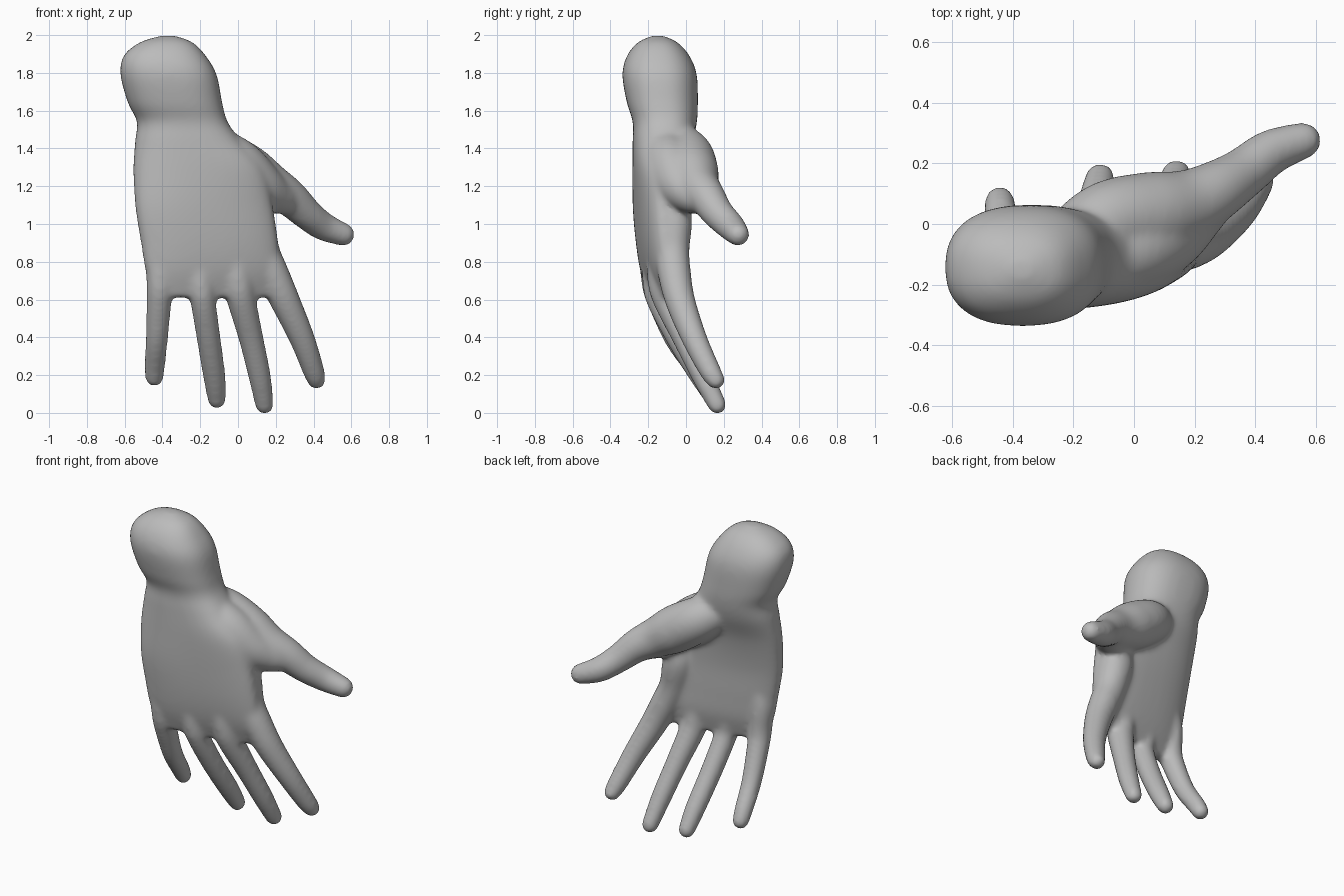
import bpy, bmesh, math
from mathutils import Vector

if "Cube" in bpy.data.objects:
    bpy.data.objects.remove(bpy.data.objects["Cube"])

SIDES = 40
bm = bmesh.new()


def spline(points, steps=6):
    """Smooth Catmull-Rom interpolation through tuples of numbers."""
    pts = [points[0]] + list(points) + [points[-1]]
    out = []
    for a, b, c, d in zip(pts, pts[1:], pts[2:], pts[3:]):
        for i in range(steps):
            t = i / steps
            out.append([0.5 * (2 * q + (r - p) * t + (2 * p - 5 * q + 4 * r - s) * t ** 2
                               + (3 * q - p - 3 * r + s) * t ** 3)
                        for p, q, r, s in zip(a, b, c, d)])
    out.append(list(points[-1]))
    return out


def loft(rings, power=2.0):
    """Closed skin over rings given as centre, half-width vector, half-depth vector."""
    loops = []
    for centre, u, v in rings:
        loop = []
        for i in range(SIDES):
            c, s = (f(math.tau * i / SIDES) for f in (math.cos, math.sin))
            cu = math.copysign(abs(c) ** (2 / power), c)
            sv = math.copysign(abs(s) ** (2 / power), s)
            loop.append(bm.verts.new(centre + u * cu + v * sv))
        loops.append(loop)
    for a, b in zip(loops, loops[1:]):
        for i in range(SIDES):
            j = (i + 1) % SIDES
            bm.faces.new((a[i], a[j], b[j], b[i]))
    bm.faces.new(loops[0][::-1])
    bm.faces.new(loops[-1])


def digit(points):
    """Tapering tube (x, y, z, radius) with a rounded tip."""
    path = spline(points)
    centres = [Vector(p[:3]) for p in path]
    radii = [p[3] for p in path]
    tip_dir = (centres[-1] - centres[-2]).normalized()
    tip, r = centres[-1], radii[-1]
    for k in range(1, 7):
        a = k / 6.3 * math.pi / 2
        centres.append(tip + tip_dir * r * math.sin(a))
        radii.append(r * math.cos(a))
    rings = []
    for i, c in enumerate(centres):
        t = (centres[min(i + 1, len(centres) - 1)] - centres[max(i - 1, 0)]).normalized()
        u = Vector((0, 1, 0)).cross(t).normalized()
        rings.append((c, u * radii[i], t.cross(u) * radii[i]))
    loft(rings)


# palm, wrist and rounded stump: z, centre x, centre y, half width, half depth, tilt
body = [
    (0.62, -0.125, -0.13, 0.30, 0.04, 10),
    (0.75, -0.13, -0.137, 0.36, 0.08, 9),
    (0.90, -0.15, -0.148, 0.367, 0.10, 8),
    (1.10, -0.18, -0.155, 0.367, 0.115, 7),
    (1.30, -0.21, -0.145, 0.345, 0.135, 4),
    (1.45, -0.265, -0.122, 0.28, 0.16, 2),
    (1.55, -0.295, -0.112, 0.24, 0.17, 0),
    (1.65, -0.333, -0.125, 0.25, 0.188, 0),
    (1.80, -0.368, -0.14, 0.255, 0.197, 0),
    (1.90, -0.388, -0.147, 0.217, 0.165, 0),
    (1.97, -0.38, -0.15, 0.14, 0.105, 0),
    (2.005, -0.37, -0.15, 0.04, 0.03, 0),
]
rings = []
for z, x, y, w, d, tilt in spline(body):
    a = math.radians(tilt)
    rings.append((Vector((x, y, z)), Vector((math.cos(a), math.sin(a), 0)) * w,
                  Vector((-math.sin(a), math.cos(a), 0)) * d))
loft(rings, 2.4)

# thumb, rising out of the wrist
digit([(-0.25, -0.09, 1.47, 0.1), (-0.1, 0.003, 1.38, 0.133), (0.05, 0.03, 1.285, 0.142),
       (0.17, 0.06, 1.21, 0.12), (0.27, 0.11, 1.15, 0.1), (0.36, 0.168, 1.066, 0.085),
       (0.45, 0.236, 0.997, 0.076), (0.557, 0.275, 0.953, 0.062)])
# flesh joining thumb and palm
digit([(-0.15, -0.12, 1.42, 0.12), (0.0, -0.085, 1.33, 0.13), (0.11, -0.035, 1.22, 0.125),
       (0.2, 0.03, 1.16, 0.1), (0.28, 0.09, 1.13, 0.07)])
# index finger
digit([(0.04, -0.09, 1.2, 0.07), (0.085, -0.07, 1.05, 0.102), (0.128, -0.073, 0.87, 0.092),
       (0.185, -0.06, 0.74, 0.088), (0.25, -0.03, 0.6, 0.08), (0.34, 0.045, 0.4, 0.068),
       (0.40, 0.128, 0.23, 0.058), (0.415, 0.158, 0.182, 0.05)])
# middle finger
digit([(-0.04, -0.14, 1.0, 0.06), (-0.02, -0.13, 0.85, 0.08), (0.0, -0.12, 0.7, 0.083),
       (0.02, -0.095, 0.6, 0.077), (0.07, -0.005, 0.4, 0.066), (0.115, 0.09, 0.2, 0.06),
       (0.14, 0.165, 0.05, 0.05)])
# ring finger
digit([(-0.23, -0.16, 1.0, 0.06), (-0.215, -0.155, 0.85, 0.078), (-0.2, -0.155, 0.7, 0.076),
       (-0.185, -0.14, 0.6, 0.068), (-0.155, -0.04, 0.4, 0.064), (-0.125, 0.08, 0.2, 0.06),
       (-0.112, 0.153, 0.08, 0.05)])
# little finger
digit([(-0.4, -0.17, 1.0, 0.06), (-0.42, -0.17, 0.85, 0.073), (-0.413, -0.165, 0.7, 0.072),
       (-0.418, -0.14, 0.6, 0.067), (-0.43, -0.055, 0.4, 0.06), (-0.44, 0.038, 0.26, 0.055),
       (-0.443, 0.076, 0.197, 0.05)])

bmesh.ops.recalc_face_normals(bm, faces=bm.faces)
mesh = bpy.data.meshes.new("hand")
bm.to_mesh(mesh)
bm.free()
hand = bpy.data.objects.new("hand", mesh)
bpy.context.collection.objects.link(hand)

# blend all parts into one soft skin
remesh = hand.modifiers.new("fuse", "REMESH")
remesh.mode = "VOXEL"
remesh.voxel_size = 0.012
soften = hand.modifiers.new("soften", "SMOOTH")
soften.factor = 0.5
soften.iterations = 24
bpy.context.view_layer.update()
evaluated = hand.evaluated_get(bpy.context.evaluated_depsgraph_get())
skin = bpy.data.meshes.new_from_object(evaluated)
hand.modifiers.clear()
hand.data = skin
skin.name = "hand_skin"

# rest the longest fingertip on the ground
low = min(v.co.z for v in skin.vertices)
for v in skin.vertices:
    v.co.z -= low

# plain grey skin
grey = bpy.data.materials.new("grey")
grey.use_nodes = True
colour = (0.5, 0.5, 0.5, 1)
grey.diffuse_color = colour
grey.node_tree.nodes["Principled BSDF"].inputs["Base Color"].default_value = colour
skin.materials.clear()
skin.materials.append(grey)
skin.polygons.foreach_set("use_smooth", [True] * len(skin.polygons))
skin.update()
